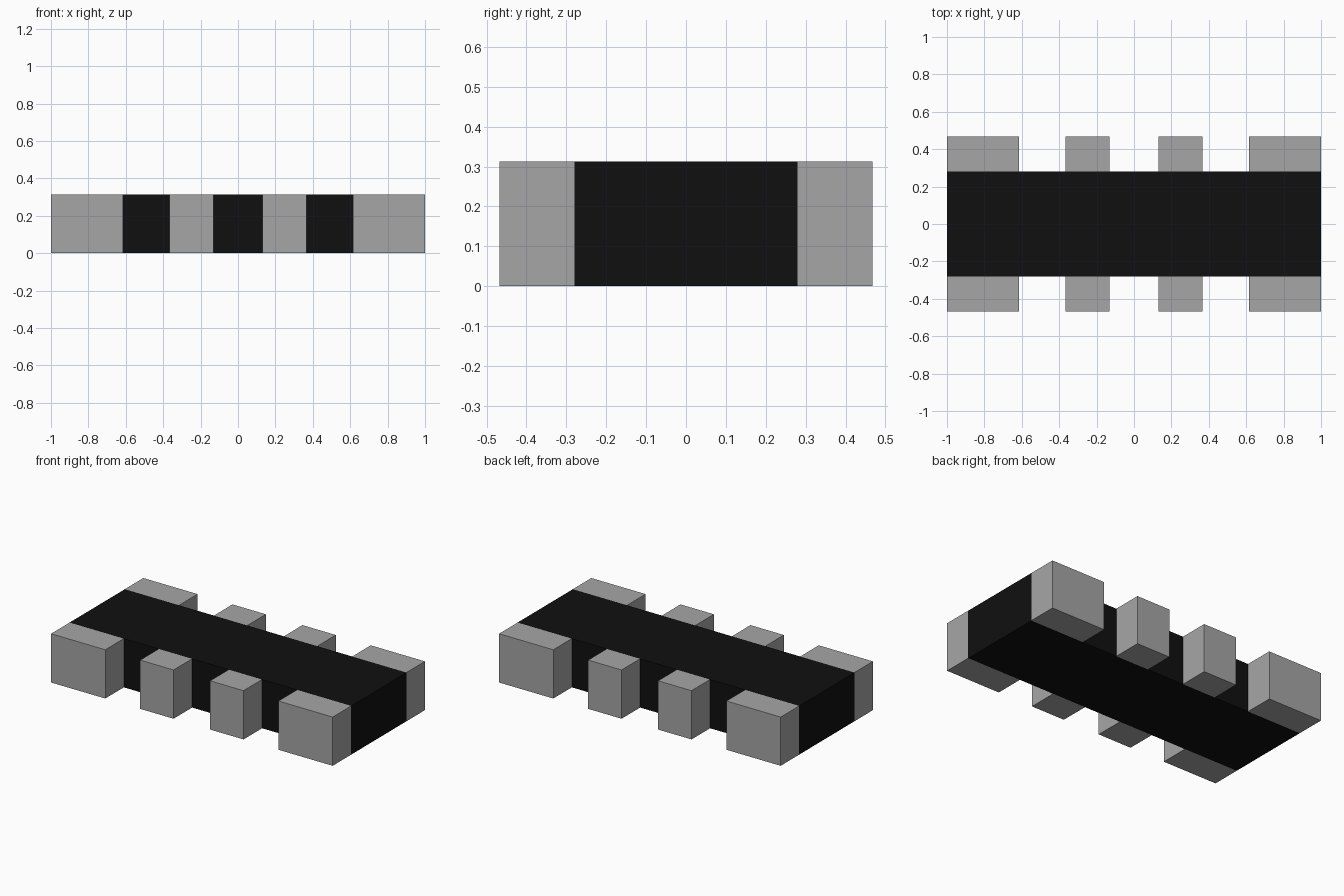
import bpy
import bmesh
from mathutils import Matrix, Vector

if "Cube" in bpy.data.objects:
    bpy.data.objects.remove(bpy.data.objects["Cube"], do_unlink=True)

HEIGHT = 0.313
BODY_Y = 0.28     # half depth of the body
PAD_Y = 0.468     # outer reach of the terminals


def make_material(name, rgb):
    mat = bpy.data.materials.new(name)
    mat.use_nodes = True
    colour = (*rgb, 1.0)
    mat.diffuse_color = colour
    mat.node_tree.nodes["Principled BSDF"].inputs["Base Color"].default_value = colour
    return mat


def make_box(name, low, high, mat):
    low, high = Vector(low), Vector(high)
    bm = bmesh.new()
    bmesh.ops.create_cube(bm, size=1.0, matrix=Matrix.Diagonal((*(high - low), 1.0)))
    mesh = bpy.data.meshes.new(name)
    bm.to_mesh(mesh)
    bm.free()
    mesh.materials.append(mat)
    obj = bpy.data.objects.new(name, mesh)
    obj.location = (low + high) / 2
    bpy.context.collection.objects.link(obj)
    return obj


black = make_material("black", (0.005, 0.005, 0.005))
grey = make_material("grey", (0.38, 0.38, 0.38))

# Central block
make_box("body", (-1, -BODY_Y, 0), (1, BODY_Y, HEIGHT), black)

# Wide terminals at the corners, narrow ones between, along both long sides
for row, y0, y1 in (("front", -PAD_Y, -BODY_Y), ("back", BODY_Y, PAD_Y)):
    for kind, inner, outer in (("corner", 0.615, 1.0), ("middle", 0.13, 0.367)):
        for side, x0, x1 in (("left", inner, outer), ("right", -outer, -inner)):
            make_box(f"{row}_{side}_{kind}_terminal", (x0, y0, 0), (x1, y1, HEIGHT), grey)
